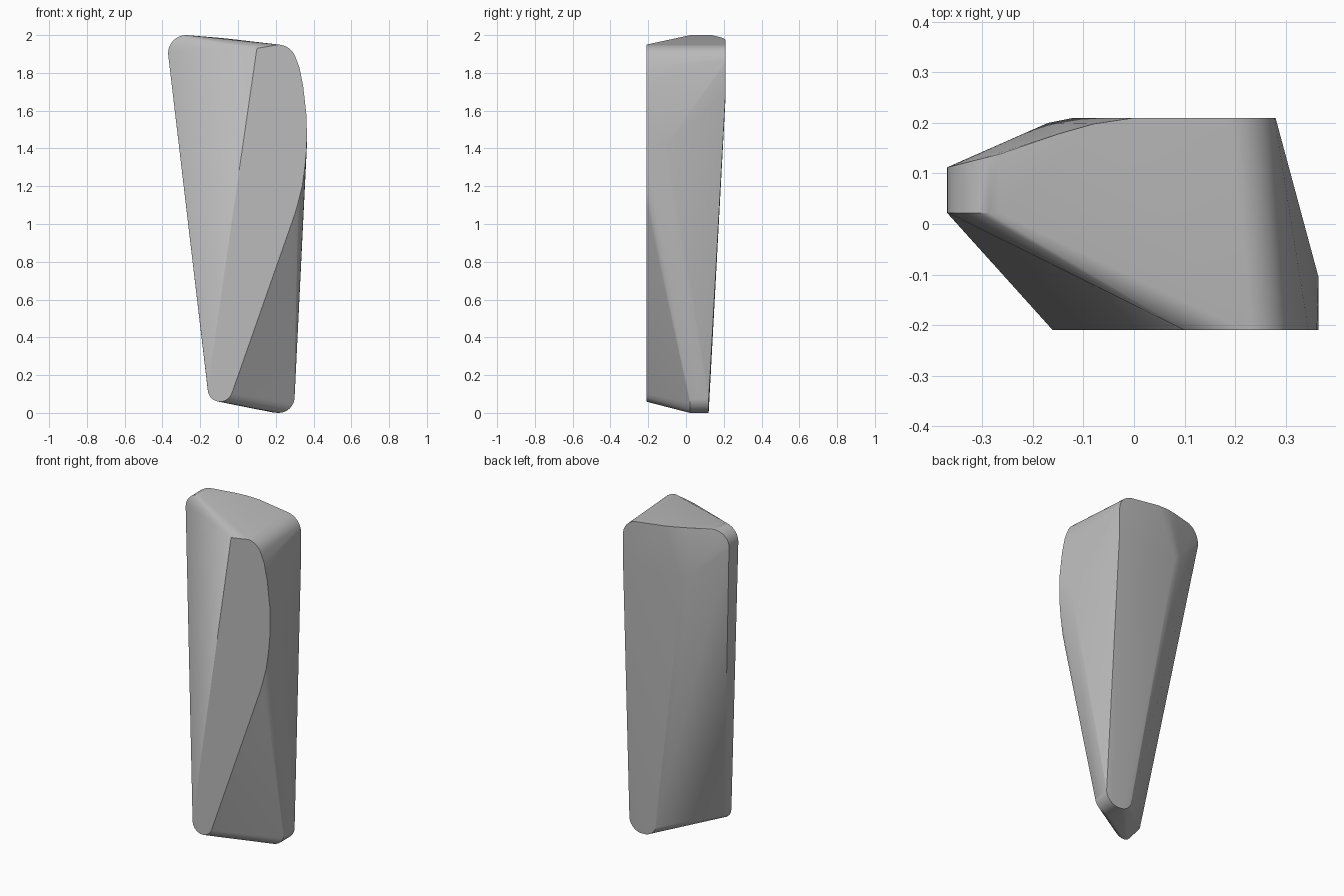
import bpy, bmesh, math

cube = bpy.data.objects.get("Cube")
if cube:
    bpy.data.objects.remove(cube, do_unlink=True)


def arc(cx, cz, r, start, end, steps=8):
    """Rounded corner in the xz plane, angles in degrees."""
    angles = [math.radians(start + (end - start) * i / steps) for i in range(steps + 1)]
    return [(cx + r * math.cos(a), cz + r * math.sin(a)) for a in angles]


def at(profile, y):
    return [(x, y, z) for x, z in profile]


points = []
# Flat front: rounded foot, bulging right edge, rounded shoulder
points += at(arc(-0.095, 0.125, 0.066, 175, 340), -0.21)
points += at([(0.3, 1.05), (0.32, 1.12), (0.34, 1.2), (0.355, 1.31), (0.363, 1.4),
              (0.365, 1.47), (0.362, 1.58), (0.345, 1.73), (0.325, 1.83)], -0.21)
points += at(arc(0.21, 1.85, 0.1, 20, 85), -0.21)
points += [(0.1, -0.21, 1.93)]
# Right flank
points += [(0.365, -0.105, 1.42)]
# Lower right foot, a short extrusion
foot = arc(0.215, 0.085, 0.085, -100, 5)
points += at(foot, 0.02) + at(foot, 0.12)
points += at(arc(0.205, 0.09, 0.09, 180, 260), 0.12)
# Upper left corner, a short extrusion
corner = arc(-0.275, 1.905, 0.095, 85, 185)
points += at(corner, 0.022)
points += [(x, 0.112 + 0.25 * (x + 0.37), z) for x, z in corner]
# Left foot strip
points += [(-0.16, -0.14, 0.12)]
# Back shoulder and top edge
points += at(arc(0.18, 1.85, 0.1, 0, 85), 0.21)
points += [(0.0, 0.21, 1.975), (-0.08, 0.198, 1.984), (-0.15, 0.178, 1.99)]
# Back left facet
points += [(-0.17, 0.2, 1.72), (-0.12, 0.21, 1.68), (0.28, 0.21, 1.7)]

mesh = bpy.data.meshes.new("faceted_slab")
bm = bmesh.new()
for p in points:
    bm.verts.new(p)
hull = bmesh.ops.convex_hull(bm, input=bm.verts)
loose = {g for g in hull["geom_interior"] + hull["geom_unused"] if isinstance(g, bmesh.types.BMVert)}
bmesh.ops.delete(bm, geom=list(loose), context="VERTS")
bmesh.ops.dissolve_limit(bm, angle_limit=math.radians(0.5), verts=bm.verts, edges=bm.edges)
bmesh.ops.recalc_face_normals(bm, faces=bm.faces)
bm.to_mesh(mesh)
bm.free()

slab = bpy.data.objects.new("faceted_slab", mesh)
bpy.context.collection.objects.link(slab)

grey = bpy.data.materials.new("plain grey")
grey.use_nodes = True
colour = (0.5, 0.5, 0.5, 1)
grey.diffuse_color = colour
grey.node_tree.nodes["Principled BSDF"].inputs["Base Color"].default_value = colour
mesh.materials.append(grey)

bpy.ops.object.select_all(action="DESELECT")
slab.select_set(True)
bpy.context.view_layer.objects.active = slab
bpy.ops.object.shade_smooth_by_angle(angle=math.radians(25))
